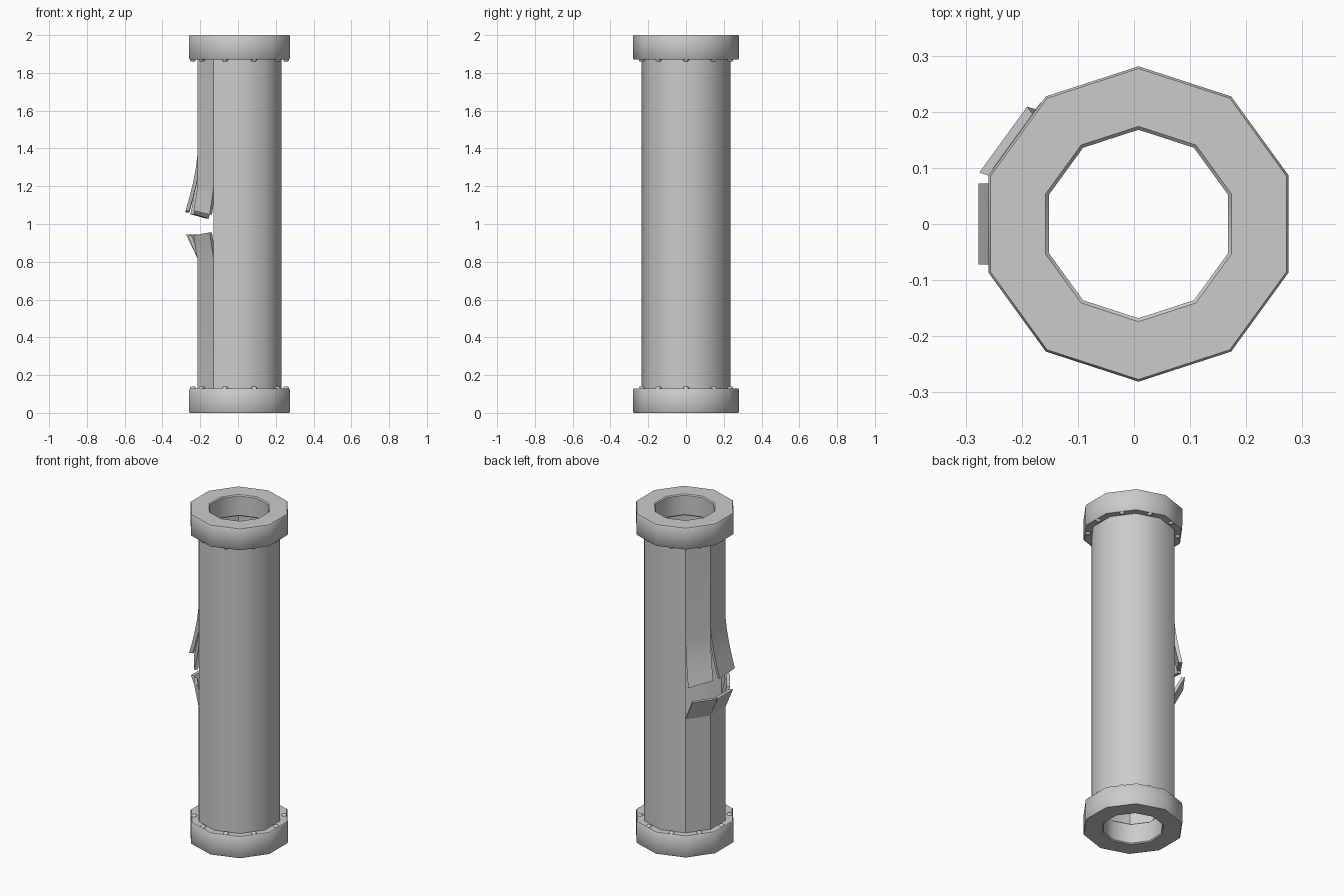
import bpy, bmesh, math
from mathutils import Vector

if "Cube" in bpy.data.objects:
    bpy.data.objects.remove(bpy.data.objects["Cube"], do_unlink=True)

CX = 0.008            # pipe axis offset, balanced by the torn strips
SIDES = 10
STEP = math.tau / SIDES
PIPE_R = 0.235
WALL = 0.02
APOTHEM = PIPE_R * math.cos(STEP / 2)
HALF_SIDE = PIPE_R * math.sin(STEP / 2)

metal = bpy.data.materials.new("grey metal")
metal.use_nodes = True
metal.diffuse_color = (0.6, 0.6, 0.6, 1)
metal.node_tree.nodes["Principled BSDF"].inputs["Base Color"].default_value = (0.6, 0.6, 0.6, 1)


def polar(r, angle, z):
    return Vector((CX + r * math.cos(angle), r * math.sin(angle), z))


def loft(name, loops, closed=False, smooth=40):
    """Skin a series of equal-length closed loops; cap the ends unless closed."""
    bm = bmesh.new()
    rings = [[bm.verts.new(p) for p in loop] for loop in loops]
    pairs = list(zip(rings, rings[1:]))
    if closed:
        pairs.append((rings[-1], rings[0]))
    else:
        bm.faces.new(rings[0])
        bm.faces.new(rings[-1])
    n = len(rings[0])
    for a, b in pairs:
        for i in range(n):
            j = (i + 1) % n
            bm.faces.new((a[i], a[j], b[j], b[i]))
    bmesh.ops.recalc_face_normals(bm, faces=bm.faces)
    mesh = bpy.data.meshes.new(name)
    bm.to_mesh(mesh)
    bm.free()
    mesh.materials.append(metal)
    obj = bpy.data.objects.new(name, mesh)
    bpy.context.collection.objects.link(obj)
    bpy.ops.object.select_all(action='DESELECT')
    obj.select_set(True)
    bpy.context.view_layer.objects.active = obj
    bpy.ops.object.shade_smooth_by_angle(angle=math.radians(smooth))
    return obj


# Intact pipe wall: seven of the ten sides, swept round the axis
loft("pipe_wall", [
    [polar(r, math.radians(234) + k * STEP, z)
     for r, z in ((PIPE_R - WALL, 0.1), (PIPE_R, 0.1), (PIPE_R, 1.9), (PIPE_R - WALL, 1.9))]
    for k in range(8)])

# End collars with softened rims, and a ring of rivets on each inner face
collar = [(0.168, 0.006), (0.174, 0), (0.277, 0), (0.281, 0.006),
          (0.28, 0.124), (0.275, 0.13), (0.174, 0.13), (0.168, 0.124)]
rivet = [(0.015, -0.004), (0.015, 0.004), (0.009, 0.01)]
for end, flip in (("bottom", False), ("top", True)):
    def place(z):
        return 2 - z if flip else z
    loft(end + "_collar", [
        [polar(r, math.radians(18) + k * STEP, place(z)) for r, z in collar]
        for k in range(SIDES)], closed=True)
    for k in range(SIDES):
        centre = polar(0.247, k * STEP, 0)
        loft(f"{end}_rivet_{k + 1}", [
            [centre + Vector((r * math.cos(a * math.tau / 8), r * math.sin(a * math.tau / 8),
                              place(0.13 + h))) for a in range(8)]
            for r, h in rivet], smooth=50)


# Torn strips: straight from the collar, then curling outward to a ragged tip
def strip(name, degrees, root, bend, tip, outward, slide=0, tilt=0, curve=1.0):
    a = math.radians(degrees)
    normal = Vector((math.cos(a), math.sin(a), 0))
    tangent = Vector((-math.sin(a), math.cos(a), 0))
    loops = []
    steps = 1 if curve == 1 else 4
    rows = [(root, 0)] + [(bend + (tip - bend) * i / steps, i / steps) for i in range(steps + 1)]
    for z, t in rows:
        out = outward * t ** curve
        loop = []
        for side, depth in ((-1, 0), (1, 0), (1, WALL), (-1, WALL)):
            width = HALF_SIDE * (1 - depth / APOTHEM)
            p = normal * (APOTHEM + out - depth) + tangent * (side * width + slide * t)
            loop.append(p + Vector((CX, 0, z + side * tilt * t)))
        loops.append(loop)
    loft(name, loops, smooth=20)


strip("upper_back_strip", 144, 1.9, 1.3, 1.04, 0.045, tilt=0.012, curve=1.4)
strip("upper_side_strip", 180, 1.9, 1.36, 1.065, 0.062, tilt=0.005, curve=1.4)
strip("upper_front_strip", 216, 1.9, 1.2, 1.06, 0.025, tilt=-0.01, curve=1.2)
strip("lower_back_strip", 144, 0.1, 0.82, 0.945, 0.06, slide=0.02)
strip("lower_side_strip", 180, 0.1, 0.82, 0.938, 0.05)
strip("lower_front_strip", 216, 0.1, 0.82, 0.948, 0.025, tilt=0.008)
